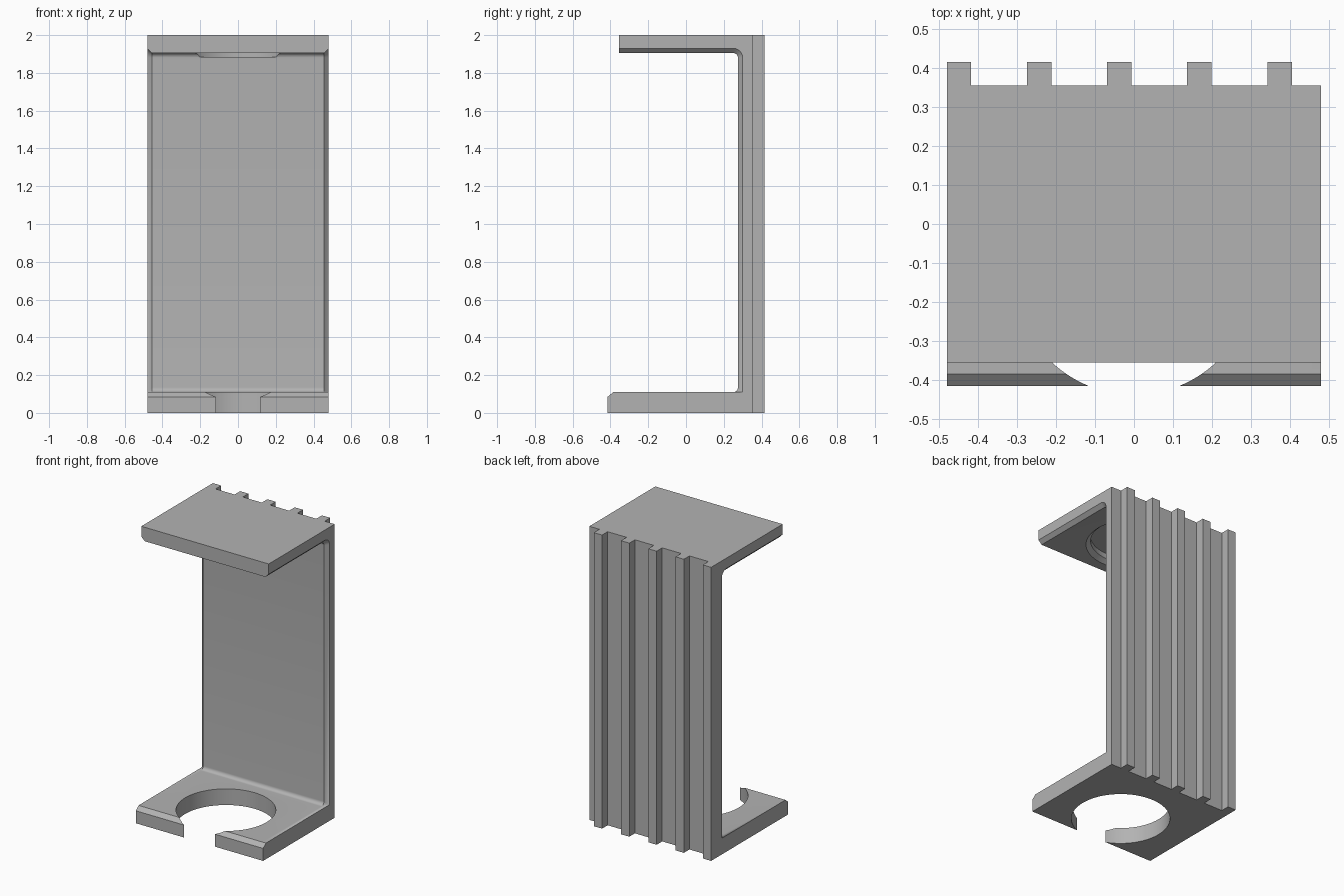
import bpy, bmesh
from math import sin, cos, pi

default = bpy.data.objects.get("Cube")
if default:
    bpy.data.objects.remove(default, do_unlink=True)

grey = bpy.data.materials.new("plain grey")
grey.use_nodes = True
colour = (0.45, 0.45, 0.45, 1)
grey.diffuse_color = colour
grey.node_tree.nodes["Principled BSDF"].inputs["Base Color"].default_value = colour


def finish(name, bm):
    bmesh.ops.remove_doubles(bm, verts=bm.verts, dist=1e-5)
    bmesh.ops.recalc_face_normals(bm, faces=bm.faces)
    mesh = bpy.data.meshes.new(name)
    bm.to_mesh(mesh)
    bm.free()
    mesh.materials.append(grey)
    obj = bpy.data.objects.new(name, mesh)
    bpy.context.collection.objects.link(obj)
    return obj


def loft(name, rings):
    """Skin a list of equally long closed rings and cap both ends."""
    bm = bmesh.new()
    loops = [[bm.verts.new(p) for p in ring] for ring in rings]
    n = len(loops[0])
    for a, b in zip(loops, loops[1:]):
        for i in range(n):
            j = (i + 1) % n
            bm.faces.new((a[i], a[j], b[j], b[i]))
    bm.faces.new(loops[0])
    bm.faces.new(loops[-1])
    return finish(name, bm)


def turned(name, y, profile, sides=96):
    """Turn (radius, height) pairs about a vertical axis at the given y."""
    return loft(name, [[(r * cos(2 * pi * i / sides), y + r * sin(2 * pi * i / sides), z)
                        for i in range(sides)] for r, z in profile])


def cut(target, cutter):
    cutter.hide_render = True
    mod = target.modifiers.new("cut", "BOOLEAN")
    mod.operation, mod.solver, mod.object = "DIFFERENCE", "EXACT", cutter
    bpy.context.view_layer.objects.active = target
    bpy.ops.object.modifier_apply(modifier=mod.name)
    bpy.data.objects.remove(cutter, do_unlink=True)


# Main dimensions
HALF, BEVEL, FILLET = 0.48, 0.025, 0.025
WALL, BACK, FRONT, LIP = 0.275, 0.355, -0.415, -0.355
FLOOR, ROOF, STEPS = 0.11, 1.905, 8


def side_profile(inset):
    """Bracket outline in y and z; inset pulls the wall and roof back at the edges."""
    wall, roof, radius = WALL + inset, ROOF + inset, FILLET + inset
    low = FILLET if inset == 0 else 0
    pts = [(LIP, 2), (BACK, 2), (BACK, 0), (FRONT, 0),
           (FRONT, FLOOR - 0.025), (FRONT + 0.03, FLOOR)]
    angles = [pi / 2 * i / STEPS for i in range(STEPS + 1)]
    pts += [(wall - low + low * sin(a), FLOOR + low - low * cos(a)) for a in angles]
    pts += [(wall - radius + radius * cos(a), roof - radius + radius * sin(a)) for a in angles]
    return pts + [(LIP, roof)]


# Bracket: base, back wall and top shelf in one bevelled body
sections = [(-HALF, BEVEL), (BEVEL - HALF, 0), (HALF - BEVEL, 0), (HALF, BEVEL)]
bracket = loft("bracket", [[(x, y, z) for y, z in side_profile(inset)]
                           for x, inset in sections])

# Round opening in the base, breaking through its front edge
cut(bracket, turned("base_opening", -0.13, [(0.308, -0.1), (0.308, 0.2)]))
# Round recess under the top shelf with a tapered rim
cut(bracket, turned("shelf_recess", 0.03,
                    [(0.319, ROOF - 0.02), (0.319, ROOF), (0.29, ROOF + 0.025),
                     (0.29, ROOF + 0.06)]))

bpy.ops.object.select_all(action="DESELECT")
bracket.select_set(True)
bpy.context.view_layer.objects.active = bracket
bpy.ops.object.shade_smooth_by_angle(angle=pi / 7)

# Vertical ribs on the back, evenly spaced from the right edge
for i in range(5):
    left = -HALF + i * 0.2055
    right = left + 0.0625
    loft(f"back_rib_{i + 1}", [[(left, BACK, z), (right, BACK, z),
                                (right, -FRONT, z), (left, -FRONT, z)] for z in (0, 2)])
